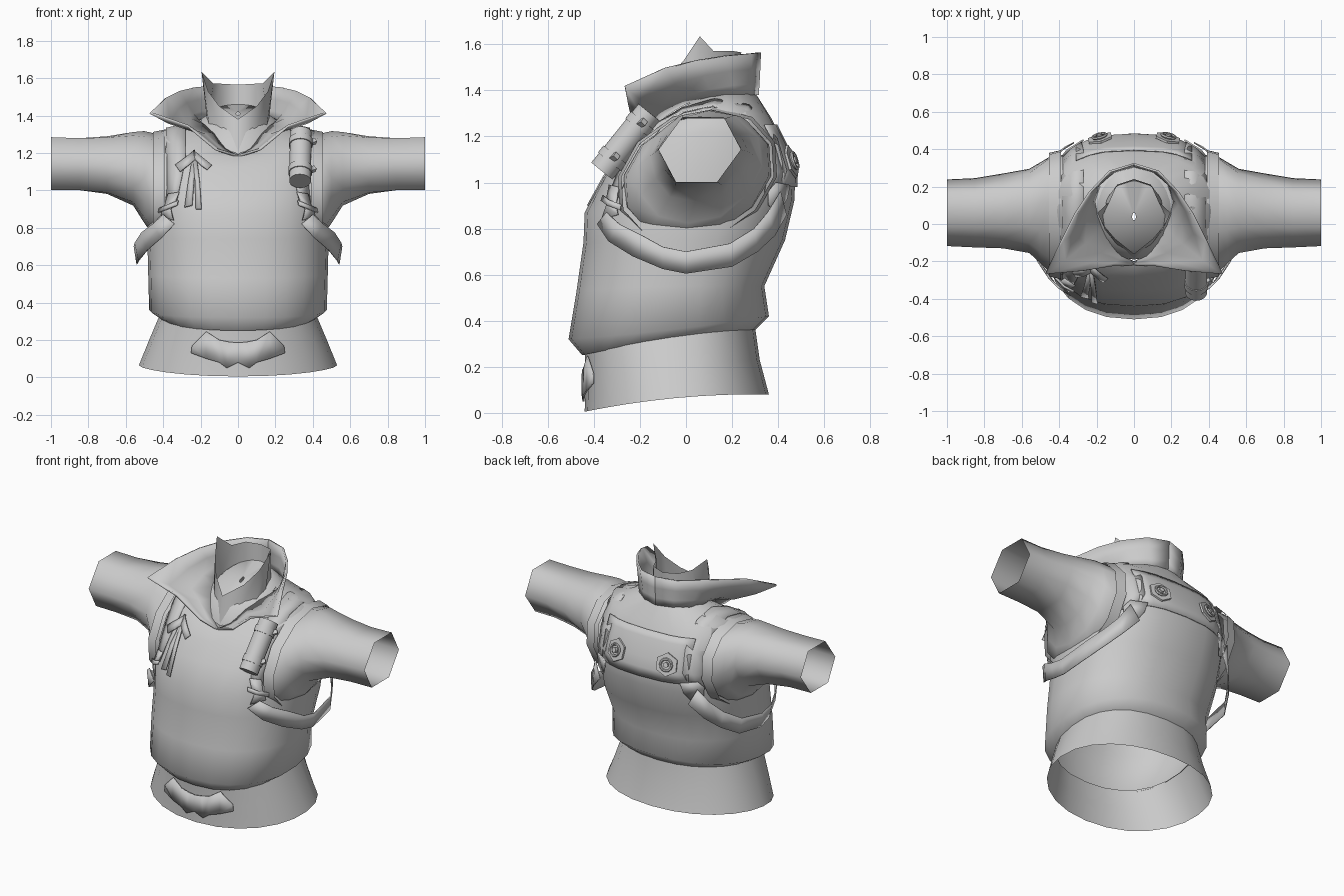
import bpy, bmesh, math
from mathutils import Vector
from mathutils.bvhtree import BVHTree

if "Cube" in bpy.data.objects:
    bpy.data.objects.remove(bpy.data.objects["Cube"])

cloth = bpy.data.materials.new("grey_cloth")
cloth.diffuse_color = (0.6, 0.6, 0.6, 1)
cloth.use_nodes = True
cloth.node_tree.nodes["Principled BSDF"].inputs["Base Color"].default_value = cloth.diffuse_color


def finish(ob, name, mirror=False, thick=0.0, angle=50):
    ob.name = name
    ob.data.materials.append(cloth)
    bpy.ops.object.select_all(action='DESELECT')
    ob.select_set(True)
    bpy.context.view_layer.objects.active = ob
    bpy.ops.object.shade_smooth_by_angle(angle=math.radians(angle))
    if thick:
        m = ob.modifiers.new("thickness", 'SOLIDIFY')
        m.thickness, m.offset = thick, 0
    if mirror:
        ob.modifiers.new("mirror", 'MIRROR')
    return ob


def grid(name, rows, cyclic=False, **kw):
    """Skin rows of points with quads."""
    bm = bmesh.new()
    vs = [[bm.verts.new(p) for p in r] for r in rows]
    n = len(rows[0])
    for a, b in zip(vs, vs[1:]):
        for i in range(n if cyclic else n - 1):
            j = (i + 1) % n
            bm.faces.new((a[i], a[j], b[j], b[i]))
    bmesh.ops.recalc_face_normals(bm, faces=bm.faces[:])
    me = bpy.data.meshes.new(name)
    bm.to_mesh(me)
    bm.free()
    ob = bpy.data.objects.new(name, me)
    bpy.context.collection.objects.link(ob)
    return finish(ob, name, **kw)


def power(v, e):
    return math.copysign(abs(v) ** (2 / e), v)


def body_ring(hw, yf, yb, zf, zs, zb, e, n=24):
    """Rounded ring with its own front, side and back heights."""
    pts = []
    for i in range(n):
        t = 2 * math.pi * i / n
        s = power(math.sin(t), e)
        z = zs + s * (zb - zf) / 2 + s * s * ((zb + zf) / 2 - zs)
        pts.append((hw * power(math.cos(t), e), (yf + yb) / 2 + s * (yb - yf) / 2, z))
    return pts


def tree_of(ob):
    return BVHTree.FromPolygons([v.co for v in ob.data.vertices],
                                [p.vertices[:] for p in ob.data.polygons])


def snap(tree, origin, direction, off):
    d = Vector(direction).normalized()
    loc = tree.ray_cast(Vector(origin), d)[0]
    if loc is None:
        loc = tree.find_nearest(Vector(origin) + d * 1.7)[0]
    return loc - d * off


# Vest body and waist skirt
torso = grid("vest", [body_ring(*r) for r in (
    (.41, -.45, .30, .25, .32, .36, 2.3),
    (.475, -.51, .36, .32, .36, .42, 2.3),
    (.48, -.475, .34, .53, .55, .55, 2.3),
    (.485, -.445, .43, .74, .75, .75, 2.4),
    (.485, -.44, .47, .87, .90, .92, 2.5),
    (.46, -.36, .475, 1.02, 1.08, 1.03, 2.7),
    (.44, -.28, .43, 1.12, 1.22, 1.16, 2.8),
    (.41, -.23, .37, 1.18, 1.315, 1.28, 2.6),
    (.20, -.20, .30, 1.19, 1.36, 1.39, 2))], cyclic=True, angle=110)
skirt = grid("waist_skirt", [body_ring(*r) for r in (
    (.42, -.44, .30, .27, .33, .37, 2.3),
    (.475, -.435, .32, .15, .20, .23, 2.2),
    (.53, -.44, .36, .005, .065, .08, 2.1))], cyclic=True, angle=110)
vest, belt = tree_of(torso), tree_of(skirt)

# Sloping lining that closes the neck
grid("neck_lining", [body_ring(*r) for r in (
    (.20, -.19, .30, 1.20, 1.365, 1.39, 2), (.15, -.14, .23, 1.33, 1.40, 1.46, 2),
    (.01, .02, .06, 1.40, 1.41, 1.42, 2))], cyclic=True)


# Sleeves: round at the shoulder, six-sided at the cuff
def arm_ring(x, cy, cz, ry, rz, shear=0.0, hexed=0.0):
    pts = []
    for i in range(12):
        t = math.pi * i / 6
        r = 1 - hexed * (1 - math.cos(math.pi / 6)) * (i % 2)
        z = r * rz * math.sin(t)
        pts.append((x, cy + r * ry * math.cos(t) + shear * z, cz + z))
    return pts


grid("sleeve", [arm_ring(*r) for r in (
    (.38, .05, 1.03, .32, .27, .25, 0),
    (.45, .05, 1.03, .31, .275, .25, 0),
    (.50, .06, 1.07, .27, .25, .2, .1),
    (.56, .07, 1.115, .225, .205, .15, .3),
    (.70, .07, 1.135, .20, .17, .1, .7),
    (.85, .06, 1.14, .185, .16, .1, 1),
    (1.0, .06, 1.143, .178, .163, .1, 1))], cyclic=True, mirror=True, angle=110)
grid("armhole_rim", [arm_ring(*r) for r in (
    (.39, .05, 1.025, .345, .30, .25),
    (.455, .05, 1.025, .33, .287, .25))], cyclic=True, mirror=True, angle=110)

# Wide winged collar: base point and rim point of each column, front to back
wing = [((0, -.20, 1.18), (0, -.22, 1.185)), ((.07, -.17, 1.22), (.12, -.225, 1.22)),
        ((.13, -.10, 1.30), (.27, -.25, 1.345)), ((.17, -.02, 1.34), (.47, -.265, 1.415)),
        ((.20, .05, 1.36), (.385, -.09, 1.495)), ((.21, .13, 1.37), (.315, .05, 1.53)),
        ((.18, .22, 1.38), (.235, .17, 1.55)), ((.10, .28, 1.38), (.13, .28, 1.56)),
        ((0, .31, 1.38), (0, .32, 1.565))]
rows = []
for base, rim in wing:
    b, r = Vector(base), Vector(rim)
    row = []
    for k in (0, .35, .7, 1):
        p = b.lerp(r, k)
        sag = .10 * math.sin(math.pi * k) * (r - b).length
        row.append((p.x * (1 - sag), p.y, p.z - sag))
    rows.append(row)
grid("wing_collar", rows, mirror=True, thick=.012, angle=70)

# Inner collar with a raised point on each side
grid("inner_collar", [
    ((0, -.19, 1.19), (0, -.16, 1.38)), ((.08, -.13, 1.26), (.10, -.08, 1.45)),
    ((.155, -.03, 1.35), (.16, -.01, 1.53)), ((.165, .05, 1.37), (.195, .06, 1.635)),
    ((.15, .13, 1.38), (.13, .12, 1.57)), ((.09, .20, 1.38), (.09, .21, 1.57)),
    ((0, .23, 1.38), (0, .24, 1.565))], mirror=True, angle=70)

# Shoulder strap arching from chest over the shoulder to the back
rows = []
for deg, xi, xo in ((-3, .33, .38), (20, .30, .38), (40, .28, .385), (60, .28, .385),
                    (80, .28, .385), (100, .27, .385), (120, .27, .385),
                    (145, .27, .385), (165, .28, .385), (180, .32, .39)):
    a = math.radians(deg)
    d = Vector((0, -math.cos(a), math.sin(a)))
    rows.append([snap(vest, Vector((x, .05, .95)) + d * 2, -d, .009)
                 for x in (xi, (xi + xo) / 2, xo)])
grid("shoulder_strap", rows, mirror=True, thick=.006)

# Strap passing under the arm
grid("underarm_strap", [
    ((.34, -.385, .82), (.40, -.345, .87)), ((.41, -.335, .745), (.455, -.29, .82)),
    ((.485, -.23, .68), (.515, -.20, .775)), ((.53, -.10, .625), (.55, -.10, .72)),
    ((.54, 0, .605), (.555, 0, .70)), ((.525, .20, .635), (.54, .19, .735)),
    ((.465, .31, .70), (.48, .295, .80)), ((.40, .385, .77), (.42, .355, .87)),
    ((.32, .435, .86), (.37, .41, .96))], mirror=True, thick=.006)

# Back yoke joining the shoulder straps
grid("back_yoke", [[snap(vest, (x * .0775, 2, z), (0, -1, 0), .009) for x in range(-4, 5)]
                   for z in (.98, 1.04, 1.10, 1.16, 1.21, 1.25)], thick=.006)


# Flat pieces lying on the chest and back
def flat_strip(name, pairs, tree=vest, off=.012, side=-1, **kw):
    grid(name, [[snap(tree, (x, side * 2, z), (0, -side, 0), off) for x, z in p]
                for p in pairs], thick=.008, **kw)


flat_strip("buckle_plate", [((.315, .99), (.375, .98)), ((.335, .94), (.39, .92)),
                            ((.36, .90), (.405, .885)), ((.345, .84), (.41, .86))],
           off=.02, mirror=True)
flat_strip("buckle_bar", [((.32, .945), (.325, .92)), ((.37, .925), (.375, .90)),
                          ((.42, .905), (.425, .88))], off=.03, mirror=True)
flat_strip("back_buckle", [((.27, .99), (.36, 1.0)), ((.285, .93), (.385, .96)),
                           ((.32, .87), (.38, .90))], off=.02, side=1, mirror=True)
flat_strip("bow_left_loop", [((-.23, 1.215), (-.23, 1.165)), ((-.28, 1.175), (-.265, 1.135)),
                             ((-.335, 1.135), (-.31, 1.10))], off=.03)
flat_strip("bow_right_loop", [((-.24, 1.215), (-.23, 1.165)), ((-.19, 1.175), (-.20, 1.135)),
                              ((-.14, 1.135), (-.165, 1.11))], off=.03)
flat_strip("bow_left_tail", [((-.245, 1.17), (-.225, 1.17)), ((-.265, 1.05), (-.235, 1.05)),
                             ((-.285, .91), (-.245, .92))], off=.018)
flat_strip("bow_right_tail", [((-.24, 1.17), (-.22, 1.17)), ((-.23, 1.05), (-.205, 1.05)),
                              ((-.225, .90), (-.195, .90))], off=.022)
flat_strip("belt_emblem", [((0, .08), (0, .185)), ((.06, .05), (.05, .19)),
                           ((.10, .08), (.10, .20)), ((.17, .10), (.17, .245)),
                           ((.25, .13), (.245, .17))], tree=belt, mirror=True, angle=30)


# Cylindrical pouch with two bands, hung on the chest
def rod(name, start, end, radius, verts=14, **kw):
    a, b = Vector(start), Vector(end)
    bpy.ops.mesh.primitive_cylinder_add(vertices=verts, radius=radius, depth=(b - a).length,
                                        location=(a + b) / 2,
                                        rotation=(b - a).to_track_quat('Z', 'Y').to_euler())
    return finish(bpy.context.object, name, **kw)


top, low = Vector((.336, -.16, 1.305)), Vector((.332, -.365, 1.05))
rod("pouch", top, low, .059)
for k in (.2, .78):
    rod("pouch_band", top.lerp(low, k - .06), top.lerp(low, k + .06), .064)
    mid = top.lerp(low, k)
    rod("pouch_tab", mid + Vector((.05, 0, 0)), mid + Vector((.078, .02, .01)), .018, 4)

# Six-sided back plates with hanging rings
for s in (-1, 1):
    p = snap(vest, (s * .18, 2, 1.09), (0, -1, 0), .01)
    n = vest.find_nearest(p)[1]
    if n.y < 0:
        n = -n
    rod("back_plate", p, p + n * .012, .073, 6)
    rod("plate_stud", p, p + n * .03, .016, 8)
    bpy.ops.mesh.primitive_torus_add(major_segments=12, minor_segments=6, major_radius=.036,
                                     minor_radius=.008, location=p + n * .02,
                                     rotation=n.to_track_quat('Z', 'Y').to_euler())
    finish(bpy.context.object, "plate_ring")
